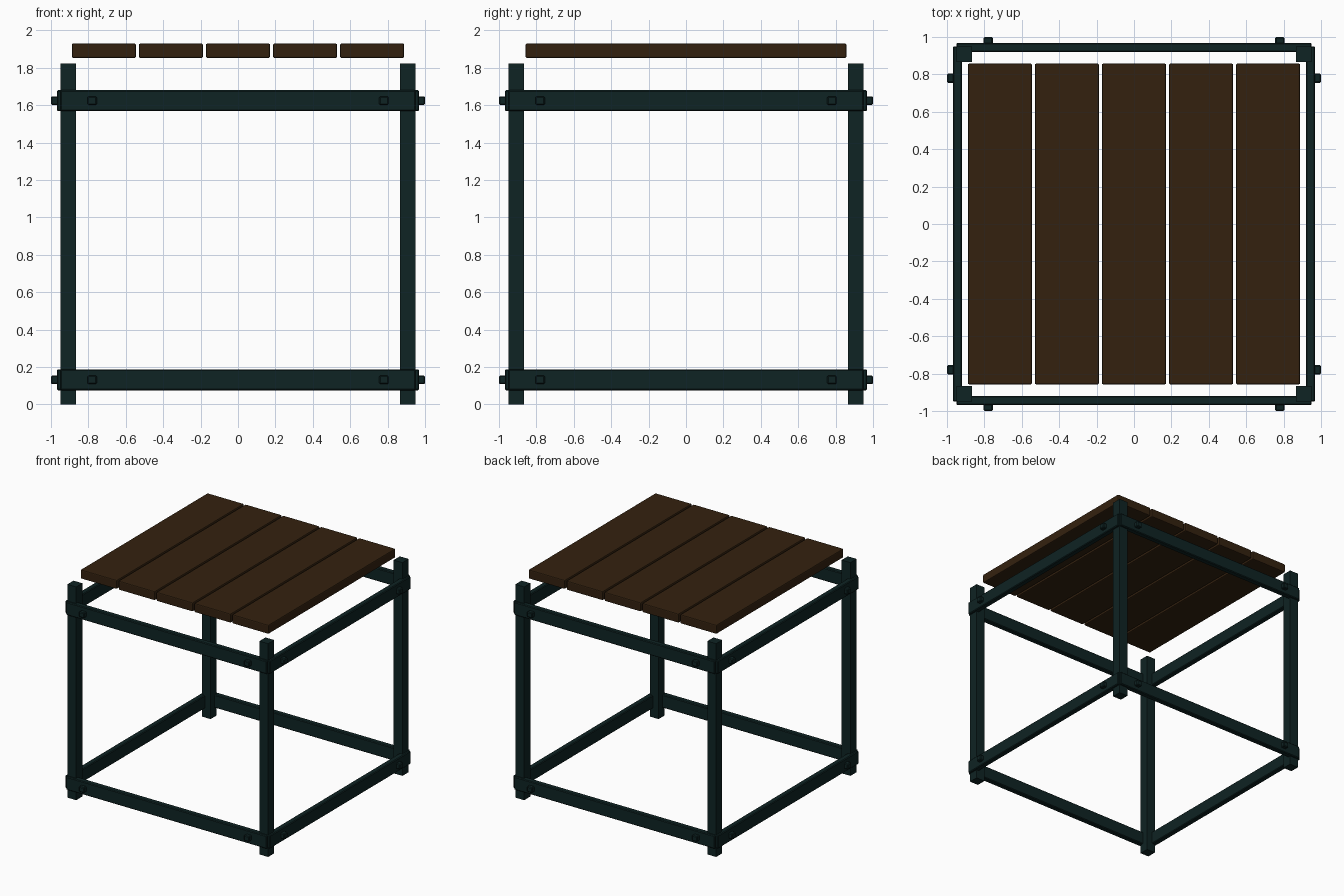
import bpy
import bmesh
from mathutils import Vector

if "Cube" in bpy.data.objects:
    bpy.data.objects.remove(bpy.data.objects["Cube"])


def make_material(name, color):
    mat = bpy.data.materials.new(name)
    mat.diffuse_color = (*color, 1.0)
    mat.use_nodes = True
    mat.node_tree.nodes["Principled BSDF"].inputs["Base Color"].default_value = mat.diffuse_color
    return mat


GREEN = make_material("dark green metal", (0.0045, 0.017, 0.017))
BROWN = make_material("dark brown wood", (0.034, 0.0155, 0.0048))


def box(name, center, size, mat, bevel=0.0, segments=1):
    """Box with slightly eased edges."""
    bm = bmesh.new()
    bmesh.ops.create_cube(bm, size=1.0)
    bmesh.ops.scale(bm, vec=Vector(size), verts=bm.verts)
    if bevel:
        bmesh.ops.bevel(bm, geom=bm.edges[:], offset=bevel, segments=segments,
                        profile=0.5, affect='EDGES')
    mesh = bpy.data.meshes.new(name)
    bm.to_mesh(mesh)
    bm.free()
    mesh.materials.append(mat)
    obj = bpy.data.objects.new(name, mesh)
    obj.location = center
    bpy.context.collection.objects.link(obj)
    return obj


# Corner legs
for sx in (-1, 1):
    for sy in (-1, 1):
        box("leg", (sx * 0.907, sy * 0.907, 0.911), (0.083, 0.083, 1.822), GREEN)

# Lower and upper frames, with two bolts on the outside of each rail
RAIL_MID, RAIL_THICK = 0.944, 0.048
for level, z in (("lower", 0.131), ("upper", 1.624)):
    for side in (-1, 1):
        box(level + "_cross_rail", (0, side * RAIL_MID, z),
            (1.90, RAIL_THICK, 0.112), GREEN, 0.006)
        box(level + "_side_rail", (side * RAIL_MID, 0, z),
            (RAIL_THICK, 1.90, 0.112), GREEN, 0.006)
        for along in (-0.78, 0.78):
            box(level + "_cross_bolt", (along, side * 0.975, z),
                (0.05, 0.05, 0.046), GREEN, 0.006)
            box(level + "_side_bolt", (side * 0.975, along, z),
                (0.05, 0.05, 0.046), GREEN, 0.006)

# Five top planks
for i in range(5):
    box("plank", ((i - 2) * 0.3585, 0, 1.891), (0.343, 1.716, 0.077),
        BROWN, 0.008, 2)
